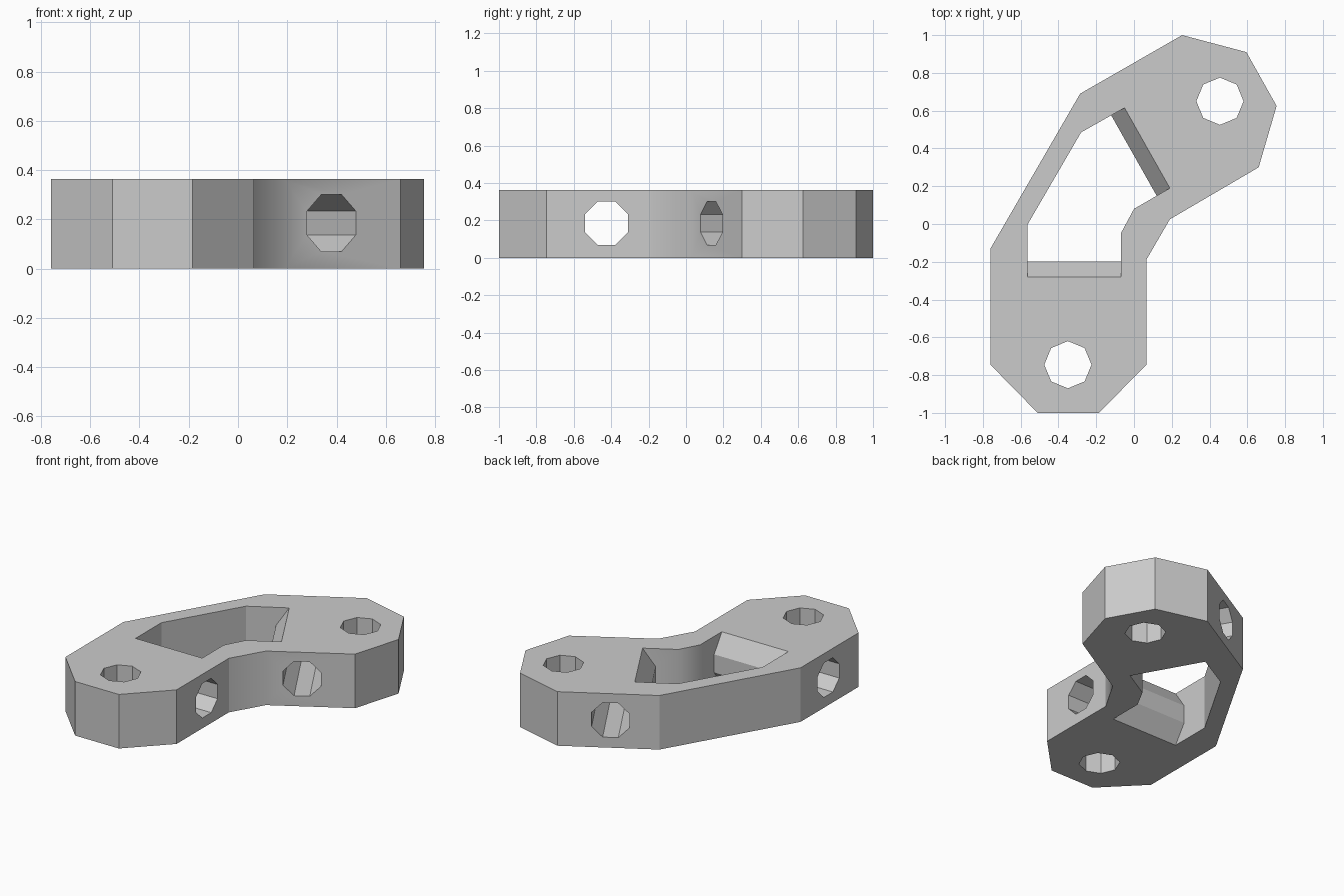
import bpy, bmesh
from math import radians, pi
from mathutils import Matrix, Vector

cube = bpy.data.objects.get("Cube")
if cube:
    bpy.data.objects.remove(cube, do_unlink=True)

HEIGHT = 0.363
THIRD = HEIGHT / 3

grey = bpy.data.materials.new("grey plastic")
grey.use_nodes = True
grey.diffuse_color = (0.6, 0.6, 0.6, 1)
grey.node_tree.nodes["Principled BSDF"].inputs["Base Color"].default_value = (0.6, 0.6, 0.6, 1)


def add_object(name, bm):
    bmesh.ops.recalc_face_normals(bm, faces=bm.faces)
    mesh = bpy.data.meshes.new(name)
    bm.to_mesh(mesh)
    bm.free()
    mesh.materials.append(grey)
    obj = bpy.data.objects.new(name, mesh)
    bpy.context.collection.objects.link(obj)
    return obj


def loft(name, rings):
    """Skin a stack of (outline, z) rings and cap both ends."""
    bm = bmesh.new()
    loops = [[bm.verts.new((x, y, z)) for x, y in pts] for pts, z in rings]
    for low, high in zip(loops, loops[1:]):
        for i in range(len(low)):
            j = (i + 1) % len(low)
            bm.faces.new((low[i], low[j], high[j], high[i]))
    bm.faces.new(loops[0])
    bm.faces.new(loops[-1])
    return add_object(name, bm)


def hole_cutter(name, centre, rotation, depth):
    """Eight-sided drill with a corner of its section on the local x axis."""
    bm = bmesh.new()
    bmesh.ops.create_cone(bm, cap_ends=True, segments=8, radius1=0.125, radius2=0.125, depth=depth,
                          matrix=Matrix.Translation(centre) @ rotation)
    return add_object(name, bm)


# Bent link body
outline = [(-0.76, -0.745), (-0.51, -1), (-0.185, -1), (0.065, -0.745), (0.065, -0.19),
           (0.19, 0.025), (0.66, 0.3), (0.755, 0.625), (0.595, 0.91), (0.255, 1),
           (-0.285, 0.69), (-0.76, -0.13)]
body = loft("bent_link_body", [(outline, 0), (outline, HEIGHT)])


# Central window whose two end walls bulge inwards at mid height
def window(bulge):
    inner, outer = Vector((0, 0.08)), Vector((-0.28, 0.485))
    near = inner.lerp(Vector((0.19, 0.19)), 1 - bulge / 0.22)
    far = outer.lerp(Vector((-0.05, 0.615)), 1 - bulge / 0.264)
    front = -0.28 + bulge
    return [(-0.565, front), (-0.07, front), (-0.07, -0.05), inner, near, far, outer, (-0.565, -0.005)]


wide, narrow = window(0), window(0.081)
window_cutter = loft("window_cutter", [(wide, -0.1), (wide, 0), (narrow, THIRD), (narrow, 2 * THIRD),
                                       (wide, HEIGHT), (wide, HEIGHT + 0.1)])

# Upright pin holes, and cross holes through the sides of each arm
upright = Matrix.Identity(4)
flat_top = Matrix.Rotation(pi / 8, 4, 'Z')
across = Matrix.Rotation(pi / 2, 4, 'Y') @ flat_top
mid = 0.185
cutters = [
    window_cutter,
    hole_cutter("front_pin_cutter", (-0.35, -0.745, mid), upright, 1),
    hole_cutter("rear_pin_cutter", (0.455, 0.65, mid), upright, 1),
    hole_cutter("front_cross_cutter", (-0.35, -0.425, mid), across, 1.2),
    hole_cutter("rear_cross_cutter", (0.175, 0.49, mid),
                Matrix.Rotation(radians(120), 4, 'Z') @ across, 1.2),
]

bpy.context.view_layer.objects.active = body
for cutter in cutters:
    cut = body.modifiers.new(cutter.name, 'BOOLEAN')
    cut.operation = 'DIFFERENCE'
    cut.solver = 'EXACT'
    cut.object = cutter
    bpy.ops.object.modifier_apply(modifier=cut.name)
for cutter in cutters:
    bpy.data.objects.remove(cutter, do_unlink=True)

# Keep edges crisp, blending only the upright bends on the elbow's inside
bm = bmesh.new()
bm.from_mesh(body.data)
for face in bm.faces:
    face.smooth = True
for edge in bm.edges:
    a, b = (v.co for v in edge.verts)
    middle = (a + b) / 2
    angle = edge.calc_face_angle(pi)
    elbow = -0.1 < middle.x < 0.25 and abs(middle.y) < 0.1 and (a - b).xy.length < 0.01
    edge.smooth = angle < radians(1) or (elbow and angle < radians(35))
bm.to_mesh(body.data)
bm.free()
